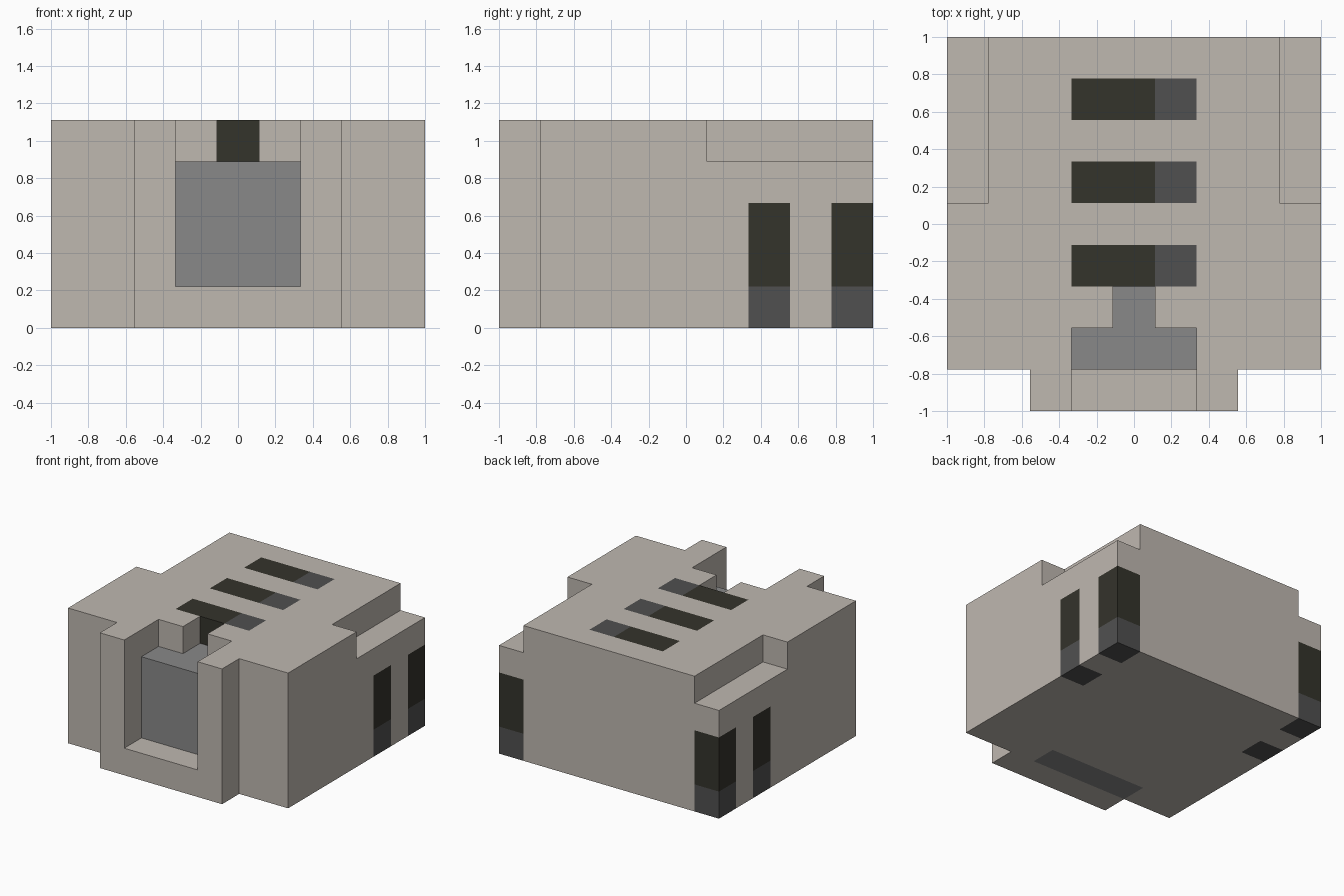
import bpy, bmesh, math
from mathutils import Vector

if "Cube" in bpy.data.objects:
    bpy.data.objects.remove(bpy.data.objects["Cube"])

U = 2 / 9  # one block; the model is 9 x 9 x 5 blocks


def material(name, rgb):
    m = bpy.data.materials.new(name)
    lin = [((c / 255 + 0.055) / 1.055) ** 2.4 for c in rgb]
    m.diffuse_color = (*lin, 1)
    m.use_nodes = True
    m.node_tree.nodes["Principled BSDF"].inputs["Base Color"].default_value = m.diffuse_color
    return m


STONE = material("warm stone", (191, 184, 176))
GREY = material("mid grey", (137, 137, 137))
DARK = material("dark olive", (52, 51, 43))
SLATE = material("slate grey", (80, 80, 80))

cells = {}   # block position -> part name
paints = {}  # part name -> material


def fill(part, mat, x, y, z):
    """Fill a box of blocks; mat None carves it away."""
    for i in range(*x):
        for j in range(*y):
            for k in range(*z):
                if mat is None:
                    cells.pop((i, j, k), None)
                else:
                    cells[i, j, k] = part
    if mat:
        paints[part] = mat


# Main hull and the protruding front frame
fill("hull", STONE, (0, 9), (1, 9), (0, 5))
fill("hull", STONE, (2, 7), (0, 1), (0, 5))

# Front recess, slot behind it and lowered rear shoulders
fill("recess", None, (3, 6), (0, 1), (1, 5))
fill("recess", None, (3, 6), (1, 2), (4, 5))
fill("slot", None, (4, 5), (2, 3), (4, 5))
for x in (0, 8):
    fill("shoulder", None, (x, x + 1), (5, 9), (4, 5))

# Grey panel in the recess, slot floor and underside strip
fill("front_panel", GREY, (3, 6), (1, 2), (1, 4))
fill("slot_floor", GREY, (4, 5), (2, 3), (3, 4))
fill("underside_strip", GREY, (2, 6), (1, 2), (0, 1))

# Roof vents with a lighter right end
for y in (3, 5, 7):
    fill("roof_vents", DARK, (3, 5), (y, y + 1), (4, 5))
    fill("roof_vent_ends", SLATE, (5, 6), (y, y + 1), (4, 5))

# Side pillars with slate feet, both sides
for x in (0, 8):
    for y in (6, 8):
        fill("side_pillars", DARK, (x, x + 1), (y, y + 1), (1, 3))
        fill("pillar_feet", SLATE, (x, x + 1), (y, y + 1), (0, 1))


def build(part, mat):
    """Skin the exposed sides of a part's blocks and merge flat areas."""
    bm = bmesh.new()
    for c, name in cells.items():
        if name != part:
            continue
        for axis in range(3):
            for s in (-1, 1):
                n = Vector((0, 0, 0))
                n[axis] = s
                if tuple(int(a + b) for a, b in zip(c, n)) in cells:
                    continue
                a, b = Vector((0, 0, 0)), Vector((0, 0, 0))
                a[(axis + 1) % 3] = 0.5
                b[(axis + 2) % 3] = 0.5 * s
                mid = Vector(c) + Vector((0.5, 0.5, 0.5)) + n / 2
                quad = [mid - a - b, mid + a - b, mid + a + b, mid - a + b]
                bm.faces.new([bm.verts.new((p - Vector((4.5, 4.5, 0))) * U)
                              for p in quad])
    bmesh.ops.remove_doubles(bm, verts=bm.verts[:], dist=0.001)
    bmesh.ops.dissolve_limit(bm, angle_limit=math.radians(1),
                             verts=bm.verts[:], edges=bm.edges[:])
    me = bpy.data.meshes.new(part)
    bm.to_mesh(me)
    bm.free()
    me.materials.append(mat)
    bpy.context.collection.objects.link(bpy.data.objects.new(part, me))


for part, mat in paints.items():
    build(part, mat)
